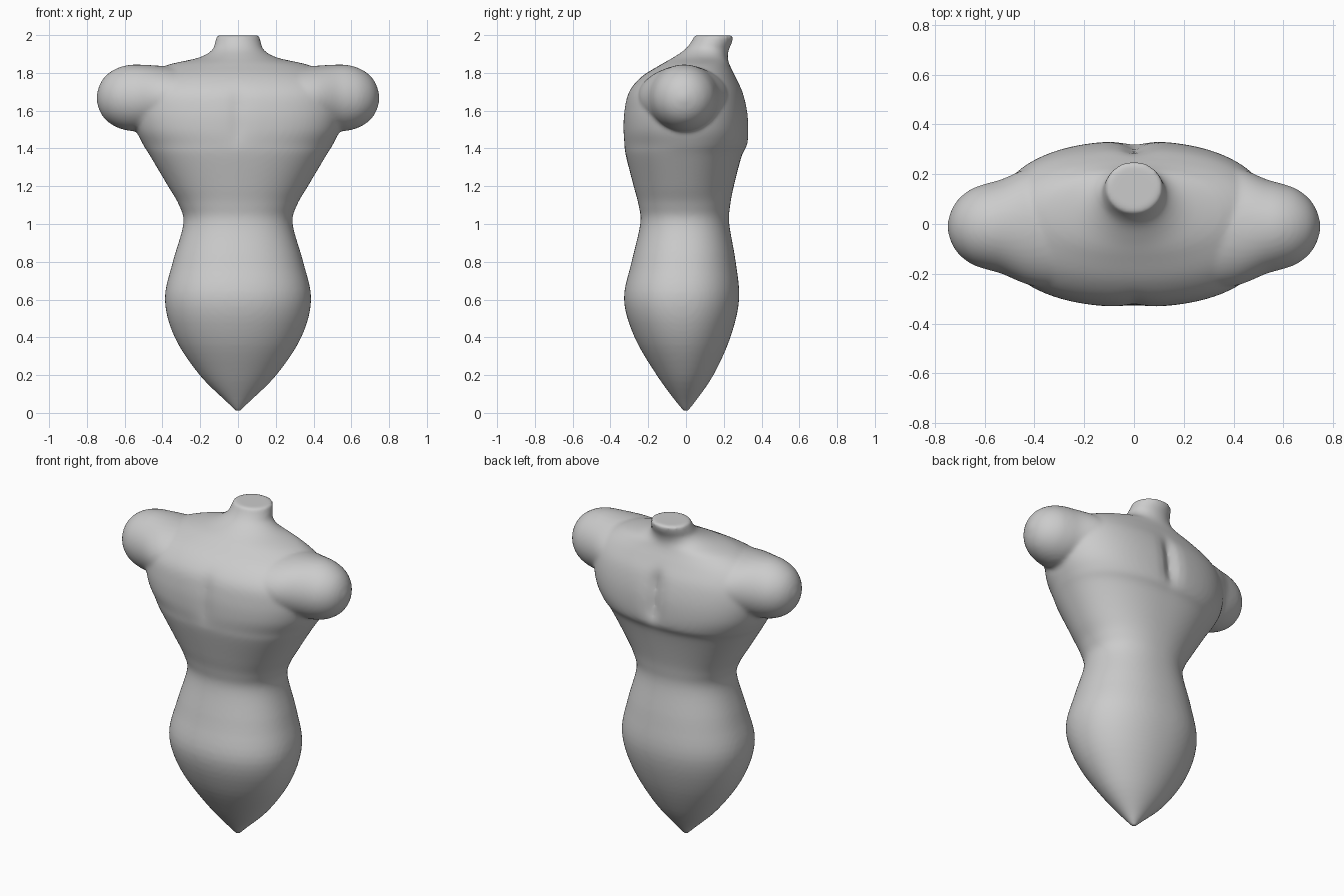
import bpy, bmesh, math

if "Cube" in bpy.data.objects:
    bpy.data.objects.remove(bpy.data.objects["Cube"])

# Torso sections: height, half width, front y, back y, squareness
BODY = [
    (0.003, 0.006, -0.006, 0.006, 2), (0.05, 0.052, -0.046, 0.042, 2),
    (0.2, 0.203, -0.155, 0.145, 2), (0.4, 0.335, -0.272, 0.235, 2.1),
    (0.6, 0.387, -0.328, 0.281, 2.2), (0.8, 0.345, -0.288, 0.263, 2.2),
    (1.0, 0.289, -0.242, 0.229, 2.2), (1.1, 0.312, -0.251, 0.234, 2.2),
    (1.2, 0.37, -0.277, 0.253, 2.2), (1.36, 0.465, -0.318, 0.295, 2.3),
    (1.42, 0.502, -0.327, 0.326, 2.3), (1.5, 0.54, -0.333, 0.333, 2.4),
    (1.6, 0.56, -0.328, 0.326, 2.4), (1.7, 0.55, -0.303, 0.301, 2.4),
    (1.78, 0.5, -0.235, 0.262, 2.3), (1.84, 0.38, -0.14, 0.232, 2.1),
    (1.88, 0.21, -0.07, 0.221, 2), (1.92, 0.138, -0.01, 0.226, 2),
    (1.96, 0.122, 0.025, 0.243, 2), (1.999, 0.112, 0.045, 0.253, 2)]

# Shoulder sections: x, half depth, half height
SHOULDER = [(0.2, 0.25, 0.15), (0.3, 0.25, 0.16), (0.42, 0.235, 0.17),
            (0.53, 0.19, 0.176), (0.59, 0.173, 0.172), (0.65, 0.152, 0.152),
            (0.7, 0.115, 0.117), (0.732, 0.068, 0.07), (0.749, 0.012, 0.012)]
N = 96


def smooth_keys(keys, steps=5):
    """Catmull-Rom interpolation between section keys."""
    out = []
    for i in range(len(keys) - 1):
        a, b, c, d = (keys[max(0, min(len(keys) - 1, i + k))] for k in (-1, 0, 1, 2))
        for s in range(steps):
            t = s / steps
            out.append([q + 0.5 * t * (r - p + t * (2*p - 5*q + 4*r - w + t * (3*(q - r) + w - p)))
                        for p, q, r, w in zip(a, b, c, d)])
    return out + [list(keys[-1])]


def loft(bm, rings):
    loops = [[bm.verts.new(p) for p in ring] for ring in rings]
    for a, b in zip(loops, loops[1:]):
        for i in range(N):
            j = (i + 1) % N
            bm.faces.new((a[i], a[j], b[j], b[i]))
    bm.faces.new(loops[0][::-1])
    bm.faces.new(loops[-1])


def body_ring(z, w, front, back, n):
    ring = []
    for i in range(N):
        a = math.tau * i / N
        c, s = math.cos(a), math.sin(a)
        x = w * math.copysign(abs(c) ** (2 / n), c)
        y = (front + back) / 2 + (back - front) / 2 * math.copysign(abs(s) ** (2 / n), s)
        # spine groove on the back, faint line down the chest
        fade = math.exp(-((z - 1.58) / 0.14) ** 4)
        y -= fade * math.exp(-(x / 0.045) ** 2) * (0.035 if s > 0 else -0.012)
        ring.append((x, y, z))
    return ring


bm = bmesh.new()
loft(bm, [body_ring(*k) for k in smooth_keys(BODY)])
for side in (1, -1):
    loft(bm, [[(side * x, ry * math.cos(math.tau * i / N) - 0.01,
                1.668 + rz * math.sin(math.tau * i / N)) for i in range(N)]
              for x, ry, rz in smooth_keys(SHOULDER)])
    if side == 1:
        bm.normal_update()
bmesh.ops.recalc_face_normals(bm, faces=bm.faces)
mesh = bpy.data.meshes.new("torso")
bm.to_mesh(mesh)
bm.free()
torso = bpy.data.objects.new("torso", mesh)
bpy.context.collection.objects.link(torso)

# Fuse shoulders into the body and soften the joins
fuse = torso.modifiers.new("fuse", 'REMESH')
fuse.mode = 'VOXEL'
fuse.voxel_size = 0.012
fuse.use_smooth_shade = True
soft = torso.modifiers.new("soften", 'SMOOTH')
soft.factor = 0.5
soft.iterations = 6
